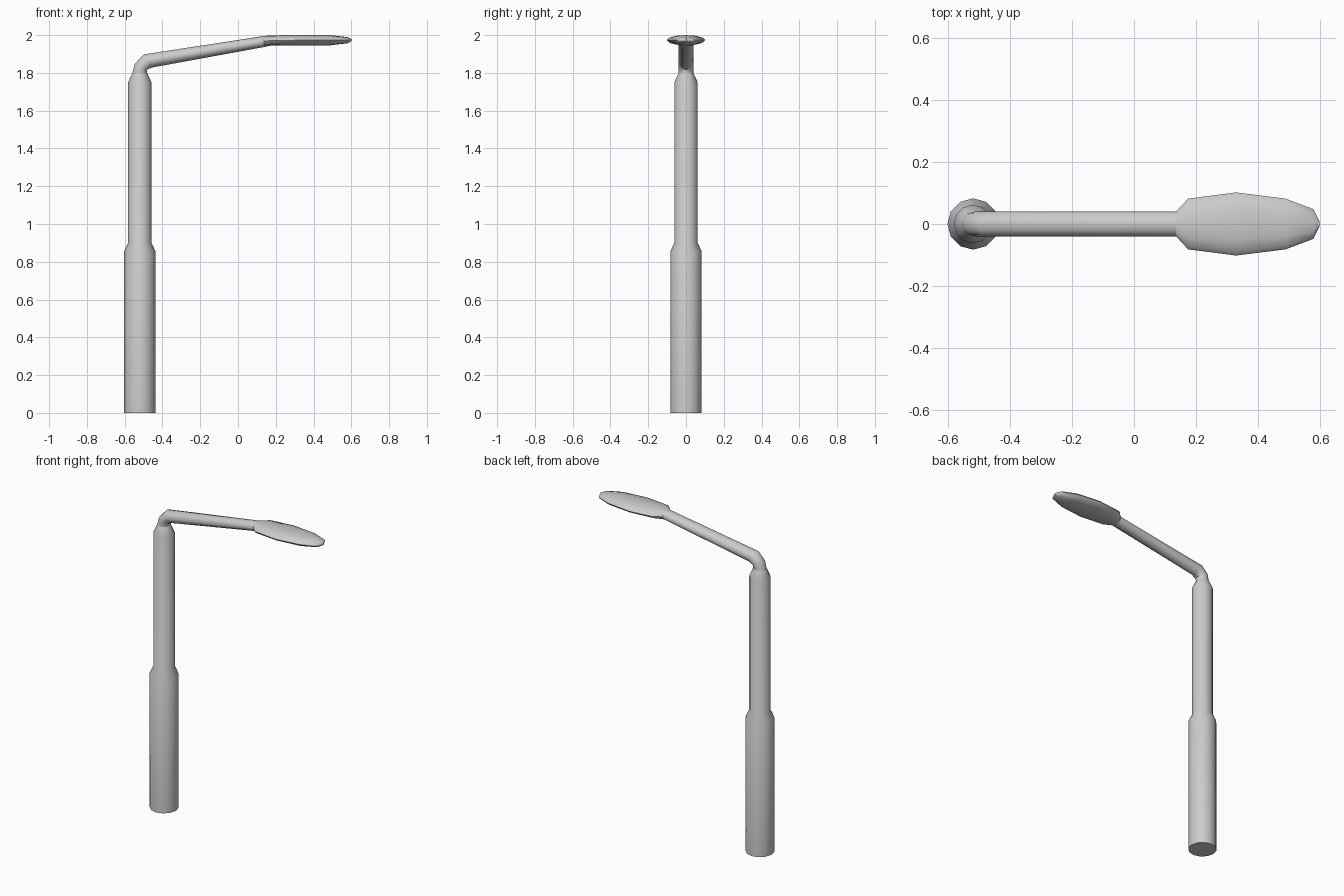
import bpy, bmesh
from math import sin, cos, radians, pi
from mathutils import Vector

if "Cube" in bpy.data.objects:
    bpy.data.objects.remove(bpy.data.objects["Cube"])

SIDES = 12


def loft(name, rings, cap_start=False, cap_end=False):
    """Rings are (x, z, tilt in degrees from vertical travel, half width y, half depth)."""
    bm = bmesh.new()
    loops = []
    for x, z, tilt, wy, wd in rings:
        t = radians(tilt)
        side = Vector((cos(t), 0, -sin(t)))
        loops.append([bm.verts.new(Vector((x, 0, z)) + side * wd * cos(a) + Vector((0, wy * sin(a), 0)))
                      for a in (2 * pi * i / SIDES for i in range(SIDES))])
    for a, b in zip(loops, loops[1:]):
        for i in range(SIDES):
            j = (i + 1) % SIDES
            bm.faces.new((a[i], a[j], b[j], b[i]))
    if cap_start:
        bm.faces.new(loops[0][::-1])
    if cap_end:
        bm.faces.new(loops[-1])
    bmesh.ops.recalc_face_normals(bm, faces=bm.faces)
    me = bpy.data.meshes.new(name)
    bm.to_mesh(me)
    bm.free()
    ob = bpy.data.objects.new(name, me)
    bpy.context.collection.objects.link(ob)
    bpy.ops.object.select_all(action='DESELECT')
    ob.select_set(True)
    bpy.context.view_layer.objects.active = ob
    bpy.ops.object.shade_smooth_by_angle(angle=radians(40))
    return ob


# Stepped pole
PX = -0.52
loft("pole", [(PX, z, 0, r, r) for z, r in
              [(0, 0.083), (0.855, 0.083), (0.9, 0.062), (1.75, 0.062), (1.8, 0.039)]],
     cap_start=True)

# Bent arm, ending in the ring where the lamp head begins
neck = (0.137, 1.966, 85, 0.041, 0.029)
loft("arm", [(PX, 1.8, 0, 0.039, 0.039),
             (-0.514, 1.832, 25, 0.04, 0.036),
             (-0.478, 1.863, 58, 0.041, 0.041),
             neck])

# Flattened lamp head
loft("lamp_head", [neck,
                   (0.175, 1.972, 90, 0.082, 0.027),
                   (0.33, 1.973, 90, 0.102, 0.027),
                   (0.49, 1.973, 90, 0.082, 0.027),
                   (0.58, 1.973, 90, 0.048, 0.016),
                   (0.6, 1.974, 90, 0.007, 0.006)], cap_end=True)
